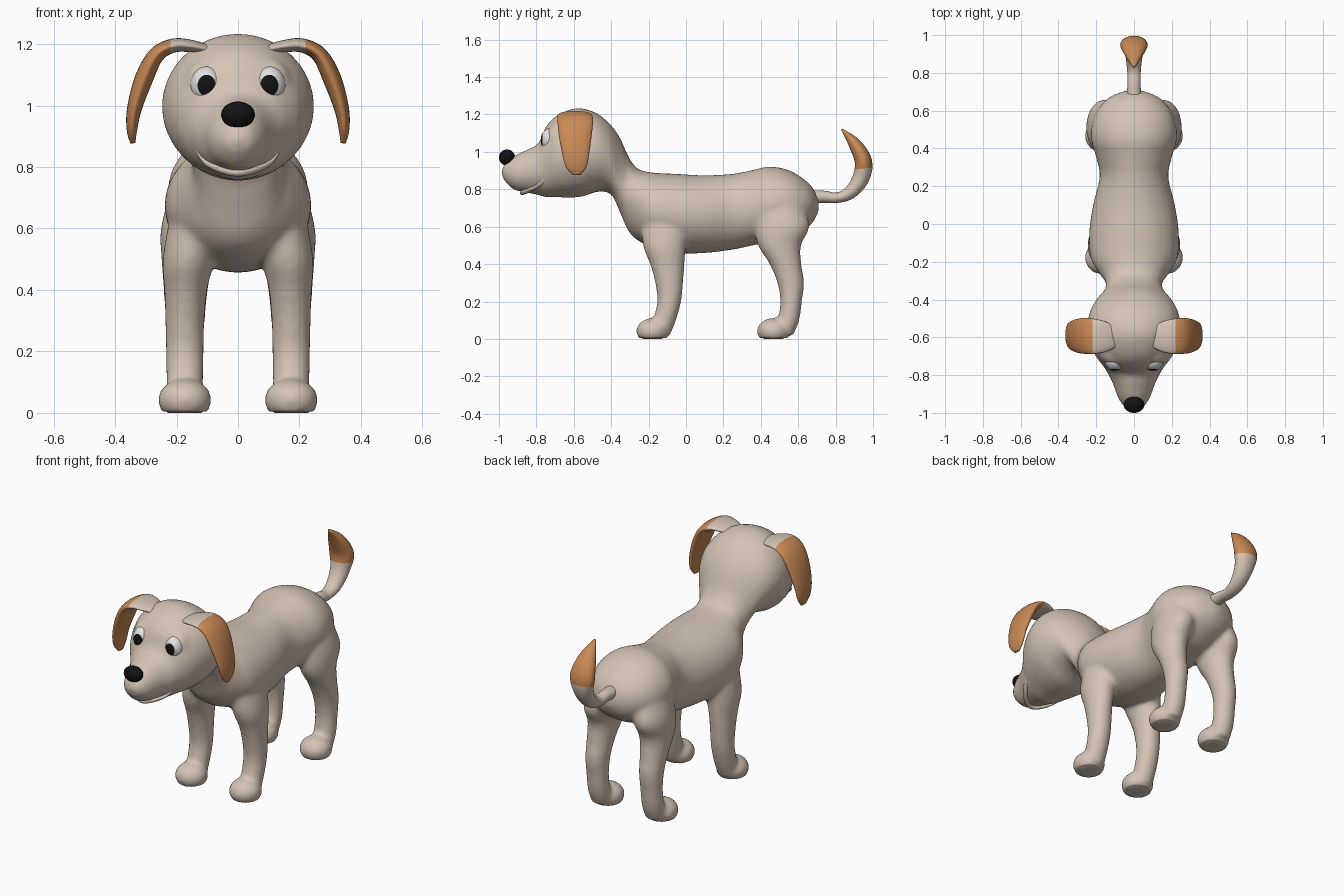
import bpy, bmesh, math
from mathutils import Vector, Matrix

cube = bpy.data.objects.get("Cube")
if cube:
    bpy.data.objects.remove(cube, do_unlink=True)

X, Y, Z = Vector((1, 0, 0)), Vector((0, 1, 0)), Vector((0, 0, 1))


def material(name, color, rough=0.7):
    m = bpy.data.materials.new(name)
    m.use_nodes = True
    m.diffuse_color = (*color, 1)
    bsdf = next(n for n in m.node_tree.nodes if n.type == 'BSDF_PRINCIPLED')
    bsdf.inputs["Base Color"].default_value = (*color, 1)
    bsdf.inputs["Roughness"].default_value = rough
    return m


CREAM = material("cream fur", (0.66, 0.55, 0.46))
BROWN = material("brown fur", (0.58, 0.25, 0.09))
WHITE = material("eye white", (0.75, 0.76, 0.77))
BLACK = material("black", (0.006, 0.006, 0.006))


def smooth_path(sections, steps=5):
    """Catmull-Rom interpolation of (x, y, z, a, b) sections."""
    s = [Vector(v) for v in sections]
    s = [s[0] * 2 - s[1]] + s + [s[-1] * 2 - s[-2]]
    out = []
    for p, q, r, t in zip(s, s[1:], s[2:], s[3:]):
        for i in range(steps):
            u = i / steps
            out.append(q + (r - p) * (u / 2) + (p * 2 - q * 5 + r * 4 - t) * (u * u / 2)
                       + (q * 3 - p - r * 3 + t) * (u ** 3 / 2))
    return out + [s[-2]]


def loft(bm, sections, wide, normal=None, sides=32):
    """Skin elliptical rings; a lies along wide, b along normal or across the path."""
    path = smooth_path(sections)
    pts = [Vector(p[:3]) for p in path]
    rings = []
    for i, p in enumerate(path):
        tangent = pts[min(i + 1, len(pts) - 1)] - pts[max(i - 1, 0)]
        n = normal or tangent.cross(wide).normalized()
        angles = [2 * math.pi * k / sides for k in range(sides)]
        rings.append([bm.verts.new(pts[i] + wide * (abs(p[3]) * math.cos(t)) + n * (abs(p[4]) * math.sin(t)))
                      for t in angles])
    faces = [bm.faces.new(rings[0]), bm.faces.new(rings[-1][::-1])]
    for lo, hi in zip(rings, rings[1:]):
        for k in range(sides):
            j = (k + 1) % sides
            faces.append(bm.faces.new((lo[k], hi[k], hi[j], lo[j])))
    bmesh.ops.recalc_face_normals(bm, faces=faces)


def ellipsoid(bm, center, radii):
    m = (Matrix.Translation(center) @ Matrix.Diagonal((*radii, 1))
         @ Matrix.Rotation(math.pi / 2, 4, 'X'))
    bmesh.ops.create_uvsphere(bm, u_segments=32, v_segments=16, radius=1, matrix=m)


def finish(bm, name, mats):
    me = bpy.data.meshes.new(name)
    bm.to_mesh(me)
    bm.free()
    for m in mats:
        me.materials.append(m)
    me.shade_smooth()
    ob = bpy.data.objects.new(name, me)
    bpy.context.collection.objects.link(ob)
    return ob


def paint_beyond(bm, point, direction, region=lambda c: True):
    """Cut along a plane and give the second colour to the region beyond it."""
    point, direction = Vector(point), Vector(direction)
    faces = [f for f in bm.faces if region(f.calc_center_median())]
    geom = set(faces) | {e for f in faces for e in f.edges} | {v for f in faces for v in f.verts}
    bmesh.ops.bisect_plane(bm, geom=list(geom), plane_co=point, plane_no=direction, dist=1e-5)
    for f in bm.faces:
        c = f.calc_center_median()
        if region(c) and (c - point).dot(direction) > 0:
            f.material_index = 1


# Head, neck and torso as one long form: y, centre height, half width, half height
TRUNK = [
    (-0.985, 0.89, 0.012, 0.012), (-0.97, 0.89, 0.05, 0.045), (-0.92, 0.888, 0.085, 0.09),
    (-0.85, 0.897, 0.11, 0.115), (-0.79, 0.907, 0.14, 0.138), (-0.75, 0.945, 0.165, 0.188),
    (-0.70, 0.973, 0.203, 0.215), (-0.62, 0.991, 0.237, 0.236), (-0.55, 0.997, 0.248, 0.235),
    (-0.47, 0.995, 0.236, 0.208), (-0.40, 0.957, 0.2, 0.185), (-0.35, 0.87, 0.158, 0.2),
    (-0.31, 0.78, 0.15, 0.2), (-0.26, 0.72, 0.185, 0.192), (-0.18, 0.69, 0.23, 0.2),
    (-0.05, 0.671, 0.238, 0.212), (0.1, 0.667, 0.217, 0.208), (0.25, 0.68, 0.182, 0.203),
    (0.35, 0.70, 0.2, 0.202), (0.45, 0.72, 0.228, 0.202), (0.55, 0.72, 0.217, 0.182),
    (0.63, 0.718, 0.175, 0.137), (0.68, 0.715, 0.115, 0.09), (0.71, 0.715, 0.03, 0.03)]
# Legs: x, y, z, half width, half depth
FRONT_LEG = [
    (0.13, -0.11, 0.65, 0.09, 0.13), (0.16, -0.115, 0.5, 0.085, 0.115),
    (0.17, -0.1, 0.4, 0.07, 0.092), (0.173, -0.09, 0.3, 0.064, 0.075),
    (0.173, -0.09, 0.2, 0.062, 0.064), (0.173, -0.115, 0.1, 0.06, 0.062),
    (0.173, -0.14, 0.02, 0.055, 0.055)]
HIND_LEG = [
    (0.13, 0.5, 0.72, 0.09, 0.13), (0.158, 0.515, 0.6, 0.093, 0.145),
    (0.165, 0.5, 0.5, 0.084, 0.115), (0.17, 0.532, 0.4, 0.072, 0.085),
    (0.172, 0.56, 0.3, 0.064, 0.072), (0.173, 0.562, 0.2, 0.06, 0.058),
    (0.173, 0.548, 0.1, 0.06, 0.058), (0.173, 0.52, 0.02, 0.055, 0.055)]

bm = bmesh.new()
loft(bm, [(0, y, z, a, b) for y, z, a, b in TRUNK], X, Z)
for s in (1, -1):
    for leg, paw_y in ((FRONT_LEG, -0.178), (HIND_LEG, 0.467)):
        loft(bm, [(s * p[0], *p[1:]) for p in leg], X, Y)
        ellipsoid(bm, (s * 0.173, paw_y, 0.042), (0.088, 0.088, 0.07))
    # Eye sockets
    ellipsoid(bm, (s * 0.103, -0.695, 1.072), (0.07, 0.055, 0.078))
body = finish(bm, "body", [CREAM, BROWN])

# Blend the forms into one skin
remesh = body.modifiers.new("blend", 'REMESH')
remesh.mode = 'VOXEL'
remesh.voxel_size = 0.012
relax = body.modifiers.new("relax", 'SMOOTH')
relax.factor = 0.5
relax.iterations = 10
skin = bpy.data.meshes.new_from_object(body.evaluated_get(bpy.context.evaluated_depsgraph_get()))
body.modifiers.clear()

# Flat soles and brown toes
bm = bmesh.new()
bm.from_mesh(skin)
for v in bm.verts:
    v.co.z = max(v.co.z, 0.004 if v.co.z > -0.01 else 0)
for f in bm.faces:
    f.material_index = 0
paint_beyond(bm, (0, -0.18, 0.06), (0, -1, -0.2), lambda c: c.z < 0.16 and c.y < 0.1)
paint_beyond(bm, (0, 0.45, 0.06), (0, -1, -0.7), lambda c: c.z < 0.16 and c.y > 0.1)
bm.to_mesh(skin)
bm.free()
skin.materials.clear()
for m in (CREAM, BROWN):
    skin.materials.append(m)
skin.shade_smooth()
body.data = skin

# Tail with a brown tip
TAIL = [
    (0.66, 0.76, 0.04, 0.036), (0.74, 0.76, 0.035, 0.032), (0.81, 0.755, 0.036, 0.028),
    (0.88, 0.785, 0.044, 0.036), (0.935, 0.86, 0.056, 0.045), (0.948, 0.95, 0.073, 0.046),
    (0.9, 1.045, 0.05, 0.033), (0.832, 1.122, 0.006, 0.004)]
bm = bmesh.new()
loft(bm, [(0, *p) for p in TAIL], X)
paint_beyond(bm, (0, 0.94, 0.91), (0, -0.1, 1))
finish(bm, "tail", [CREAM, BROWN])

# Drooping ears and eyes, one of each per side
EAR = [
    (0.09, -0.6, 1.18, 0.05, 0.015), (0.15, -0.597, 1.193, 0.08, 0.02),
    (0.21, -0.595, 1.195, 0.093, 0.023), (0.265, -0.592, 1.165, 0.095, 0.026),
    (0.305, -0.592, 1.09, 0.088, 0.03), (0.337, -0.59, 0.99, 0.072, 0.024),
    (0.345, -0.587, 0.92, 0.055, 0.017), (0.342, -0.585, 0.877, 0.022, 0.008)]
for s, side in ((1, "left"), (-1, "right")):
    bm = bmesh.new()
    loft(bm, [(s * p[0], *p[1:]) for p in EAR], Y)
    paint_beyond(bm, (s * 0.22, 0, 0), (s, 0, 0))
    finish(bm, side + "_ear", [CREAM, BROWN])

    bm = bmesh.new()
    center, radii = Vector((s * 0.102, -0.722, 1.065)), (0.053, 0.055, 0.063)
    ellipsoid(bm, center, radii)
    for f in bm.faces:
        d = f.calc_center_median() - center
        if d.y < 0 and math.hypot(d.x / radii[0], d.z / radii[2]) < 0.55:
            f.material_index = 1
    finish(bm, side + "_eye", [WHITE, BLACK])

# Nose
bm = bmesh.new()
ellipsoid(bm, (0, -0.957, 0.97), (0.055, 0.043, 0.043))
finish(bm, "nose", [BLACK])

# Smiling lower lip
LIP = [(0.145, -0.74, 0.872), (0.112, -0.79, 0.82), (0.062, -0.845, 0.793), (0, -0.875, 0.782)]
LIP += [(-x, y, z) for x, y, z in LIP[-2::-1]]
bm = bmesh.new()
loft(bm, [(*p, 0.013, 0.013) for p in LIP], Vector((0, 0.6, 0.8)), sides=16)
finish(bm, "lower_lip", [CREAM])
